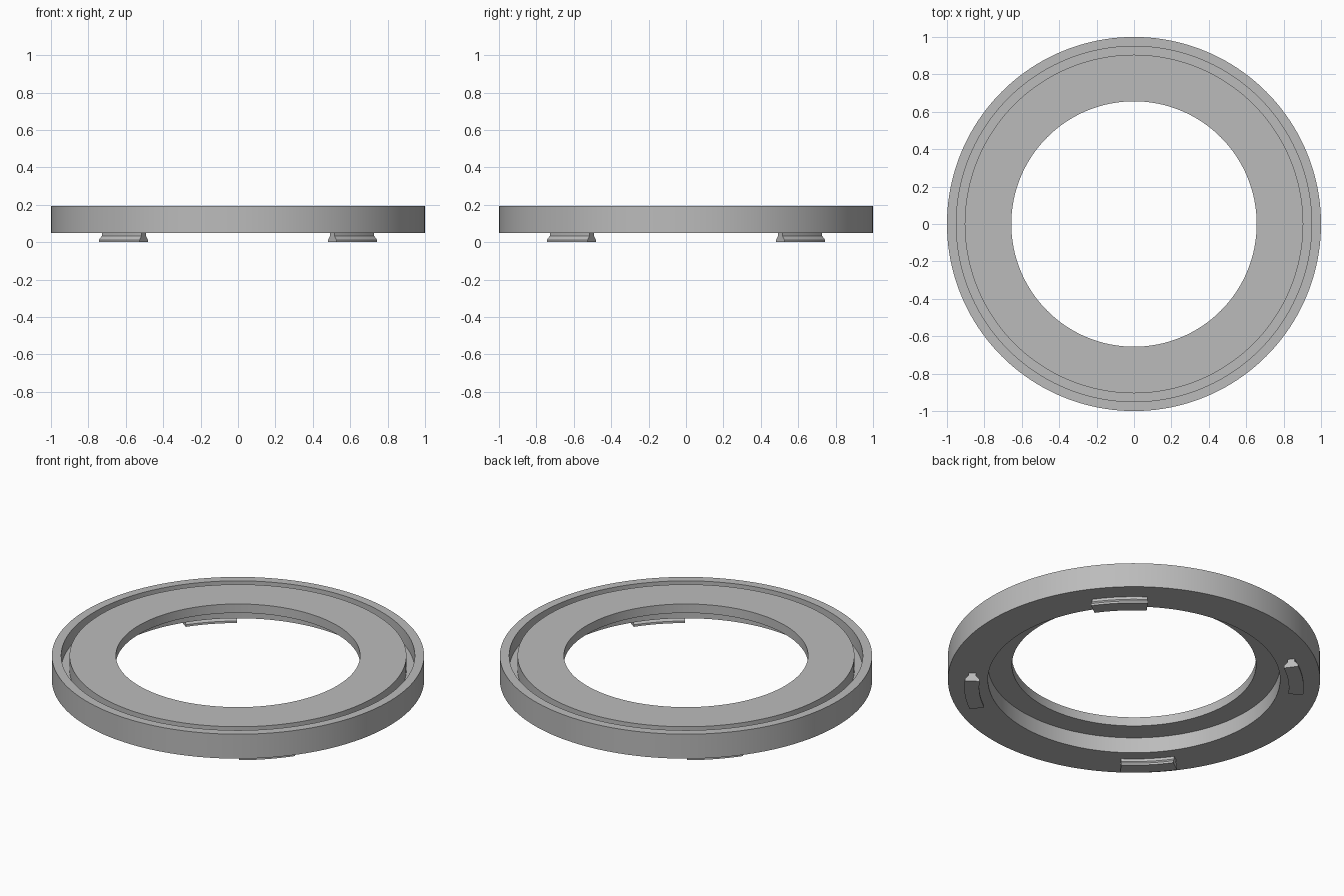
import bpy
import bmesh
from math import radians, cos, sin, tau

cube = bpy.data.objects.get("Cube")
if cube:
    bpy.data.objects.remove(cube, do_unlink=True)

grey = bpy.data.materials.new("plain grey")
grey.use_nodes = True
COLOUR = (0.5, 0.5, 0.5, 1)
grey.diffuse_color = COLOUR
grey.node_tree.nodes["Principled BSDF"].inputs["Base Color"].default_value = COLOUR


def sweep(name, profile, start, angle, steps):
    """Sweep a closed (radius, height) profile around z; cap it unless it is a full turn."""
    full = angle >= tau - 1e-6
    bm = bmesh.new()
    rings = []
    for i in range(steps if full else steps + 1):
        a = start + angle * i / steps
        rings.append([bm.verts.new((r * cos(a), r * sin(a), z)) for r, z in profile])
    n = len(profile)
    for i in range(steps):
        here, there = rings[i], rings[(i + 1) % len(rings)]
        for j in range(n):
            k = (j + 1) % n
            bm.faces.new((here[j], there[j], there[k], here[k]))
    if not full:
        bm.faces.new(rings[0])
        bm.faces.new(rings[-1][::-1])
    bmesh.ops.recalc_face_normals(bm, faces=bm.faces)
    mesh = bpy.data.meshes.new(name)
    bm.to_mesh(mesh)
    bm.free()
    mesh.materials.append(grey)
    obj = bpy.data.objects.new(name, mesh)
    bpy.context.collection.objects.link(obj)
    bpy.ops.object.select_all(action="DESELECT")
    obj.select_set(True)
    bpy.context.view_layer.objects.active = obj
    bpy.ops.object.shade_smooth_by_angle(angle=radians(30))
    return obj


# Ring body: outer rim, narrow top groove, inner lip and stepped underside
TOP, BASE, LEDGE, GROOVE = 0.195, 0.05, 0.142, 0.11
sweep("ring_body", [
    (1.0, BASE), (1.0, TOP), (0.95, TOP), (0.95, GROOVE), (0.905, GROOVE),
    (0.905, TOP), (0.656, TOP), (0.656, LEDGE), (0.785, LEDGE), (0.785, BASE),
], 0, tau, 160)

# Four curved tabs under the ring, each flared towards its foot
tab_profile = [
    (0.832, 0.0), (0.912, 0.0), (0.912, 0.012), (0.892, 0.034), (0.892, BASE),
    (0.852, BASE), (0.852, 0.034), (0.832, 0.012),
]
half = radians(9.7)
for i, place in enumerate(("back_left", "back_right", "front_right", "front_left")):
    sweep("tab_" + place, tab_profile, radians(45 + 90 * i) - half, 2 * half, 10)
